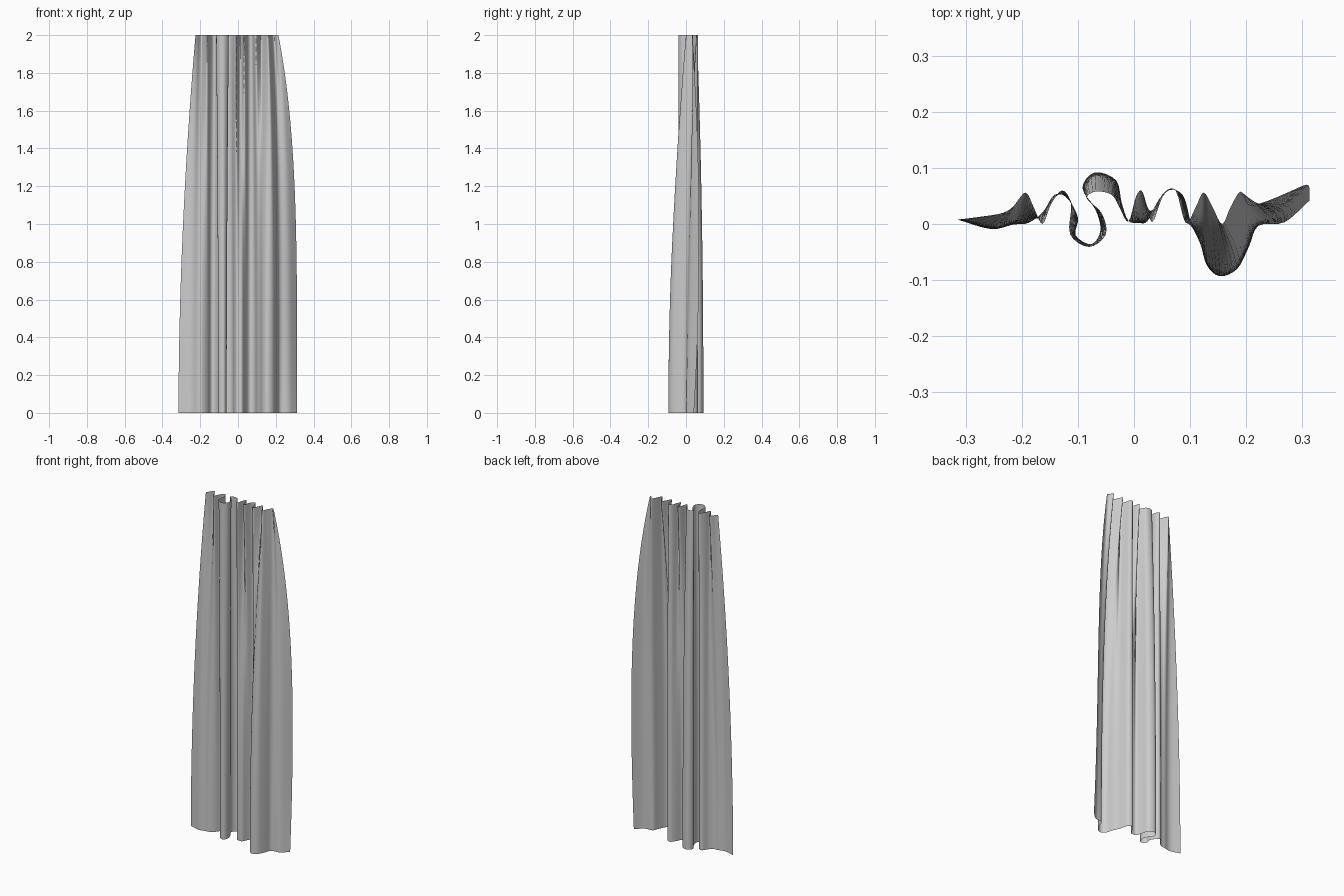
import bpy, bmesh
from mathutils import Vector

# Fold guide points, left to right: (top x, top y, hem x, hem y)
FOLDS = [
    (-.225, .020, -.315, .008), (-.212, .035, -.255, -.009),
    (-.193, .056, -.215, -.001), (-.178, .028, -.188, .002),
    (-.163, .000, -.162, .022), (-.148, .035, -.142, .052),
    (-.128, .060, -.120, .047), (-.112, .036, -.100, .012),
    (-.114, -.018, -.104, -.020), (-.080, -.041, -.076, -.036),
    (-.050, -.018, -.060, -.012), (-.058, .020, -.068, .024),
    (-.084, .045, -.092, .064), (-.068, .058, -.070, .092),
    (-.040, .052, -.032, .078), (-.026, .030, -.022, .038),
    (-.010, .004, -.010, .006), (.004, .050, .008, .002),
    (.016, .056, .024, .005), (.032, .003, .042, .040),
    (.052, .052, .062, .062), (.074, .060, .088, .050),
    (.092, .002, .102, .000), (.110, .030, .118, -.035),
    (.124, .056, .130, -.074), (.140, .030, .153, -.093),
    (.157, .000, .184, -.080), (.172, .030, .205, -.040),
    (.190, .058, .222, -.003), (.202, .036, .268, .003),
    (.214, .032, .313, .042),
]
STEPS, ROWS, HEIGHT = 4, 40, 2.0


def smooth_path(pts, steps):
    """Catmull-Rom curve through pts."""
    ext = [pts[0] * 2 - pts[1]] + pts + [pts[-1] * 2 - pts[-2]]
    out = []
    for i in range(1, len(ext) - 2):
        a, b, c, d = ext[i - 1:i + 3]
        for k in range(steps):
            t = k / steps
            out.append((b * 2 + (c - a) * t + (a * 2 - b * 5 + c * 4 - d) * t * t
                        + (b * 3 - a - c * 3 + d) * t ** 3) / 2)
    return out + [pts[-1]]


# Curtain cloth: single sheet from the gathered top to the wider hem
path = smooth_path([Vector(p) for p in FOLDS], STEPS)
bm = bmesh.new()
grid = []
for r in range(ROWS + 1):
    t = r / ROWS
    row = []
    for i, p in enumerate(path):
        u = i / (len(path) - 1)
        edge = max(0, (u - .5) * 2) ** 2
        power = 1.9 + 2.0 * edge                        # right edge flares sooner
        fx = 1 - (1 - t) ** power
        fy = 1 - (1 - t) ** 2.2
        swing = .03 * max(0, u - .93) / .07 * 4 * t * (1 - t)   # edge bows back
        row.append(bm.verts.new((p[0] + (p[2] - p[0]) * fx,
                                 p[1] + (p[3] - p[1]) * fy + swing,
                                 HEIGHT * (1 - t))))
    grid.append(row)
for a, b in zip(grid, grid[1:]):
    for i in range(len(path) - 1):
        bm.faces.new((a[i], b[i], b[i + 1], a[i + 1]))
mesh = bpy.data.meshes.new("curtain")
bm.to_mesh(mesh)
bm.free()
mesh.shade_smooth()
curtain = bpy.data.objects.new("curtain", mesh)
bpy.context.collection.objects.link(curtain)
